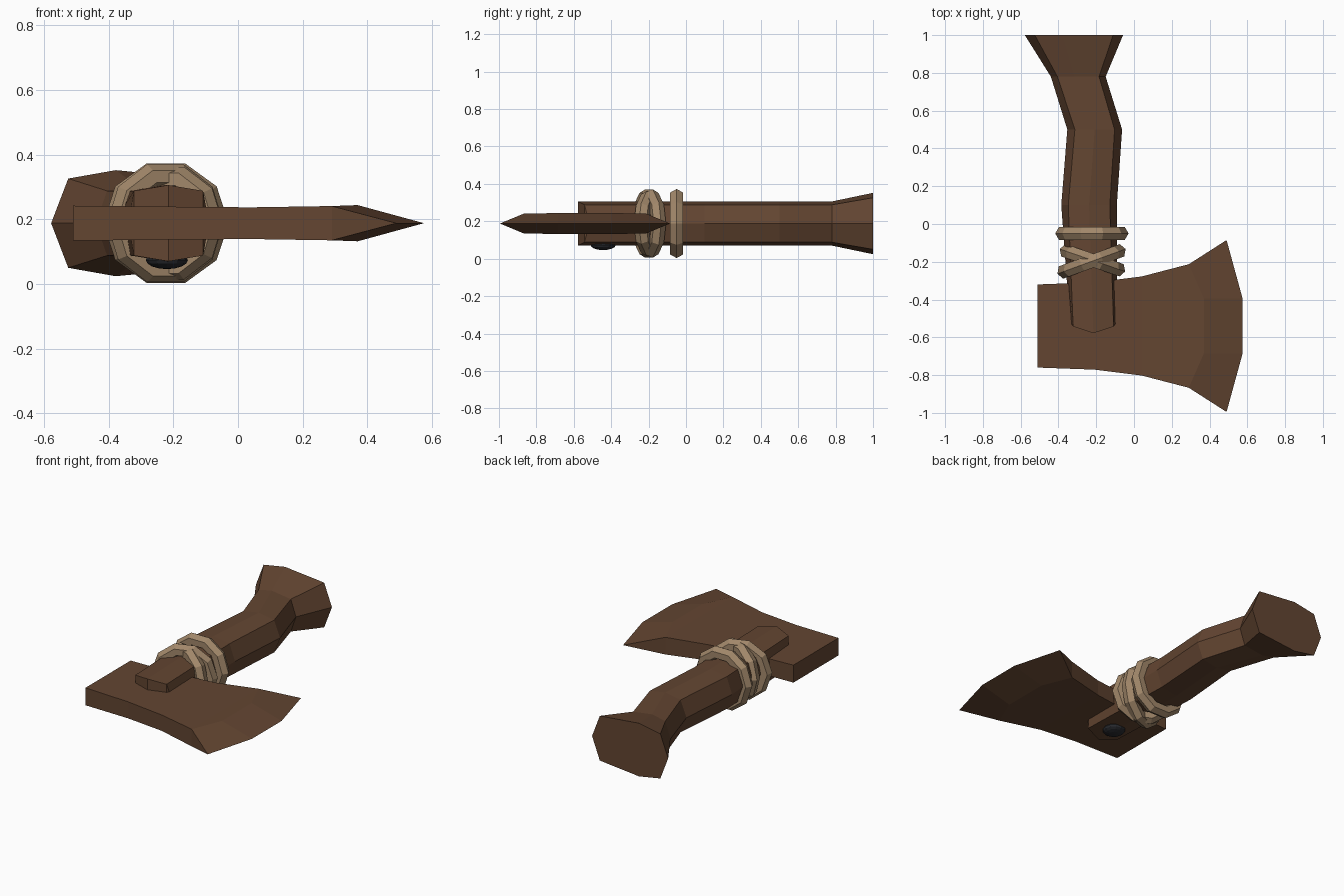
import bpy, bmesh, math

if "Cube" in bpy.data.objects:
    bpy.data.objects.remove(bpy.data.objects["Cube"])

ZC = 0.188  # height of the axe's mid plane


def material(name, rgb):
    m = bpy.data.materials.new(name)
    m.diffuse_color = (*rgb, 1)
    m.use_nodes = True
    m.node_tree.nodes["Principled BSDF"].inputs["Base Color"].default_value = m.diffuse_color
    return m


WOOD = material("dark_wood", (0.125, 0.060, 0.031))
ROPE = material("tan_rope", (0.36, 0.245, 0.145))
IRON = material("black_iron", (0.022, 0.024, 0.029))


def finish(bm, name, mat):
    bmesh.ops.recalc_face_normals(bm, faces=bm.faces)
    me = bpy.data.meshes.new(name)
    bm.to_mesh(me)
    bm.free()
    me.materials.append(mat)
    ob = bpy.data.objects.new(name, me)
    bpy.context.collection.objects.link(ob)
    return ob


# Blade: stations of x, half width, half thickness, mirrored about y = -0.54
def build_blade():
    bm = bmesh.new()
    yc = -0.54
    stations = [(-0.51, 0.22, 0.054), (-0.21, 0.231, 0.051), (0.04, 0.262, 0.049),
                (0.29, 0.327, 0.053), (0.37, 0.145, 0.056)]
    rows = [[bm.verts.new((x, yc + sy * w, ZC + sz * t))
             for sy, sz in ((1, 1), (-1, 1), (-1, -1), (1, -1))] for x, w, t in stations]
    # sharp cutting edge: outer corners and inner points for each side
    horn = [bm.verts.new((0.49, yc + s * 0.455, ZC)) for s in (1, -1)]
    edge = [bm.verts.new((0.575, yc + s * 0.145, ZC)) for s in (1, -1)]
    bm.faces.new(rows[0])
    for i, (a, b) in enumerate(zip(rows, rows[1:])):
        for j in range(4):
            if i == 3 and j in (1, 3):
                continue  # sides are closed by the horns here
            k = (j + 1) % 4
            bm.faces.new((a[j], a[k], b[k], b[j]))
    a, b = rows[3], rows[4]
    for s, (u, l) in enumerate(((0, 3), (1, 2))):
        bm.faces.new((a[u], a[l], horn[s]))
        for q in (u, l):
            bm.faces.new((a[q], b[q], edge[s], horn[s]))
    for p, q in ((0, 1), (3, 2)):
        bm.faces.new((b[p], b[q], edge[1], edge[0]))
    finish(bm, "axe_blade", WOOD)


# Handle: eight-sided sections lofted along y
def build_handle():
    bm = bmesh.new()
    # y, centre x, half width, shoulder half width, shoulder height, peak height, peak shift
    sections = [(-0.515, -0.215, 0.125, 0.107, 0.100, 0.118, 0),
                (0.10, -0.238, 0.147, 0.110, 0.100, 0.118, 0),
                (0.50, -0.208, 0.145, 0.105, 0.100, 0.118, 0),
                (0.78, -0.295, 0.145, 0.110, 0.100, 0.118, -0.02),
                (1.00, -0.318, 0.260, 0.207, 0.138, 0.164, -0.06)]
    rings = []
    for n, (y, cx, a, b, h1, h2, sh) in enumerate(sections):
        pts = [(a, 0), (b, h1), (sh, h2), (-b, h1), (-a, 0), (-b, -h1), (sh, -h2), (b, -h1)]
        push = [0, 0.028, 0.063, 0.028] * 2 if n == 0 else [0] * 8  # wedge nose
        rings.append([bm.verts.new((cx + x, y - d, ZC + z)) for (x, z), d in zip(pts, push)])
    for a, b in zip(rings, rings[1:]):
        for j in range(8):
            k = (j + 1) % 8
            bm.faces.new((a[j], a[k], b[k], b[j]))
    bm.faces.new(rings[-1])
    r = rings[0]
    for idx in ((7, 0, 1), (1, 2, 6, 7), (2, 3, 5, 6), (3, 4, 5)):
        bm.faces.new([r[i] for i in idx])
    finish(bm, "handle", WOOD)


# Rope rings: ten-sided hoops with six-sided cord
def build_ring(name, x, y, tilt, major, minor=0.04):
    bpy.ops.mesh.primitive_torus_add(major_segments=10, minor_segments=6,
                                     major_radius=major, minor_radius=minor,
                                     location=(x, y, ZC),
                                     rotation=(math.pi / 2, 0, math.radians(tilt)))
    ob = bpy.context.object
    ob.name = name
    ob.data.materials.append(ROPE)


build_blade()
build_handle()
build_ring("rope_collar", -0.223, -0.05, 0, 0.154)
build_ring("rope_cross_front", -0.225, -0.198, 20, 0.152)
build_ring("rope_cross_back", -0.22, -0.192, -19, 0.143)

# Rivet on the underside
bpy.ops.mesh.primitive_uv_sphere_add(segments=12, ring_count=8, radius=1,
                                     location=(-0.22, -0.443, 0.074))
rivet = bpy.context.object
rivet.name = "rivet"
rivet.scale = (0.065, 0.068, 0.028)
rivet.data.materials.append(IRON)
